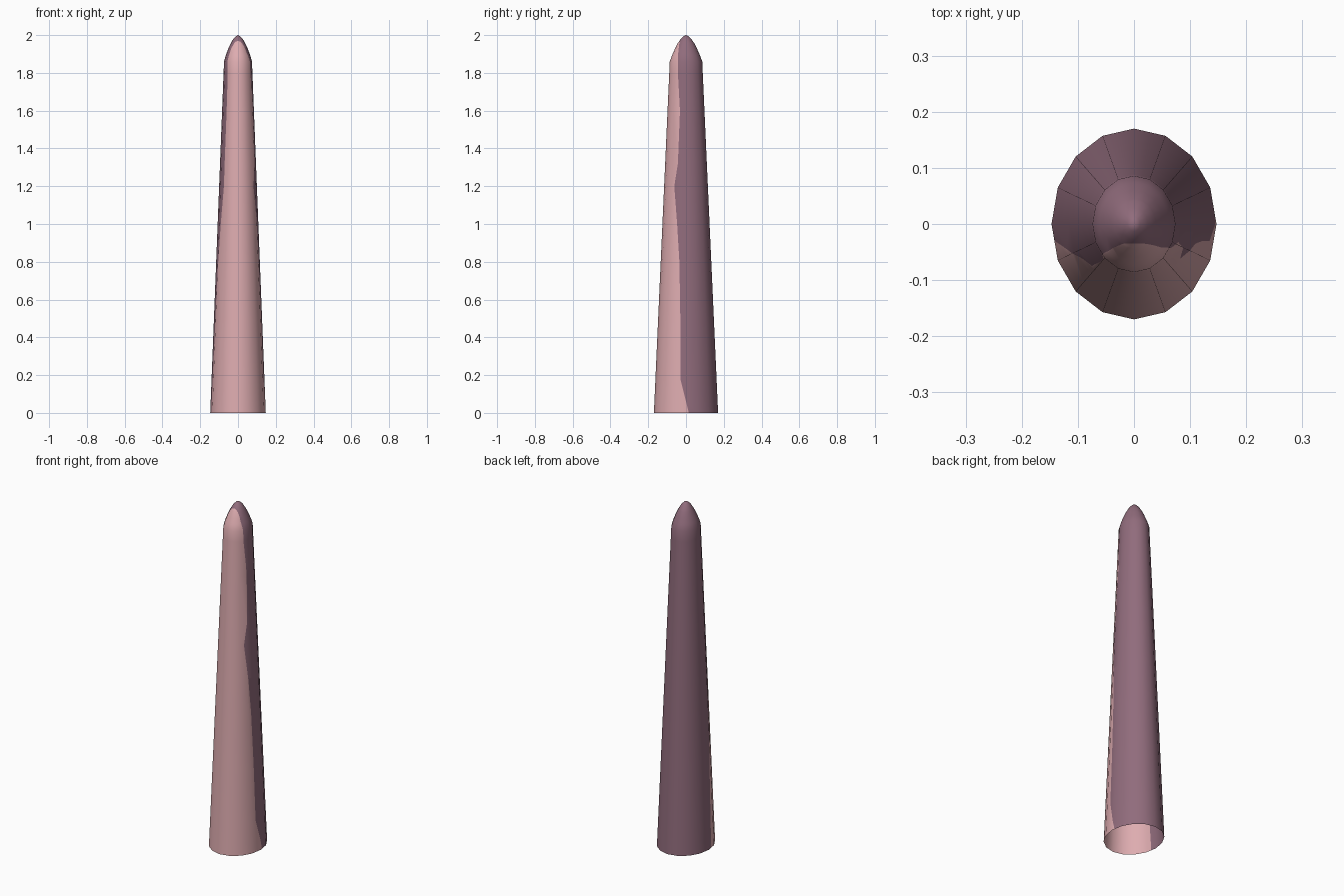
import bpy, bmesh, math
from mathutils import Vector

if "Cube" in bpy.data.objects:
    bpy.data.objects.remove(bpy.data.objects["Cube"])

SIDES = 16

# Half widths of the oval cross-section by height: z, x radius, y radius
PROFILE = [(0, .147, .17), (1.86, .074, .086), (1.89, .066, .075),
           (1.925, .053, .060), (1.955, .039, .045), (1.98, .025, .028),
           (1.994, .011, .013)]

# Colour border: height, y on the left side, y on the right side
BORDER = [(0, -.03, .015), (.18, -.035, -.03), (.5, -.045, -.03), (.8, -.055, -.035),
          (1.0, -.062, -.047), (1.2, -.075, -.062), (1.32, -.072, -.043),
          (1.6, -.068, -.032), (1.8, -.062, -.043), (1.9, -.048, -.042),
          (1.96, -.035, -.035), (2.0, -.035, -.035)]


def lerp_table(table, z):
    for a, b in zip(table, table[1:]):
        if z <= b[0]:
            t = (z - a[0]) / (b[0] - a[0])
            return [p + (q - p) * t for p, q in zip(a[1:], b[1:])]
    return table[-1][1:]


def material(name, colour):
    m = bpy.data.materials.new(name)
    m.diffuse_color = (*colour, 1)
    m.use_nodes = True
    m.node_tree.nodes["Principled BSDF"].inputs["Base Color"].default_value = m.diffuse_color
    return m


# Tapered shell, open at the base, closed by a rounded point
bm = bmesh.new()
levels = sorted({r[0] for r in PROFILE} | {r[0] for r in BORDER[:-1]})
rings = []
for z in levels:
    rx, ry = lerp_table(PROFILE, z)
    rings.append([bm.verts.new((rx * math.cos(i * math.tau / SIDES),
                                ry * math.sin(i * math.tau / SIDES), z))
                  for i in range(SIDES)])
for low, high in zip(rings, rings[1:]):
    for i in range(SIDES):
        j = (i + 1) % SIDES
        bm.faces.new((low[i], low[j], high[j], high[i]))
tip = bm.verts.new((0, 0, 2))
for i in range(SIDES):
    bm.faces.new((rings[-1][i], rings[-1][(i + 1) % SIDES], tip))

# Cut the colour border into each band, on the left and right halves
for a, b in zip(BORDER, BORDER[1:]):
    for side in (0, 1):
        sign = (-1, 1)[side]
        faces = [f for f in bm.faces
                 if a[0] < f.calc_center_median().z < b[0]
                 and f.calc_center_median().x * sign > 0]
        geom = set(faces)
        for f in faces:
            geom.update(f.edges)
            geom.update(f.verts)
        dy, dz = b[1 + side] - a[1 + side], b[0] - a[0]
        bmesh.ops.bisect_plane(bm, geom=list(geom), dist=1e-5,
                               plane_co=(0, a[1 + side], a[0]),
                               plane_no=Vector((0, dz, -dy)).normalized())

# Pale front, dark back
for f in bm.faces:
    c = f.calc_center_median()
    f.material_index = int(c.y > lerp_table(BORDER, c.z)[int(c.x > 0)])

mesh = bpy.data.meshes.new("tapered_spike")
bm.to_mesh(mesh)
bm.free()
mesh.materials.append(material("pale pink", (.73, .413, .434)))
mesh.materials.append(material("dusky mauve", (.283, .15, .202)))
spike = bpy.data.objects.new("tapered_spike", mesh)
bpy.context.collection.objects.link(spike)
bpy.context.view_layer.objects.active = spike
spike.select_set(True)
bpy.ops.object.shade_smooth_by_angle(angle=math.radians(40))
